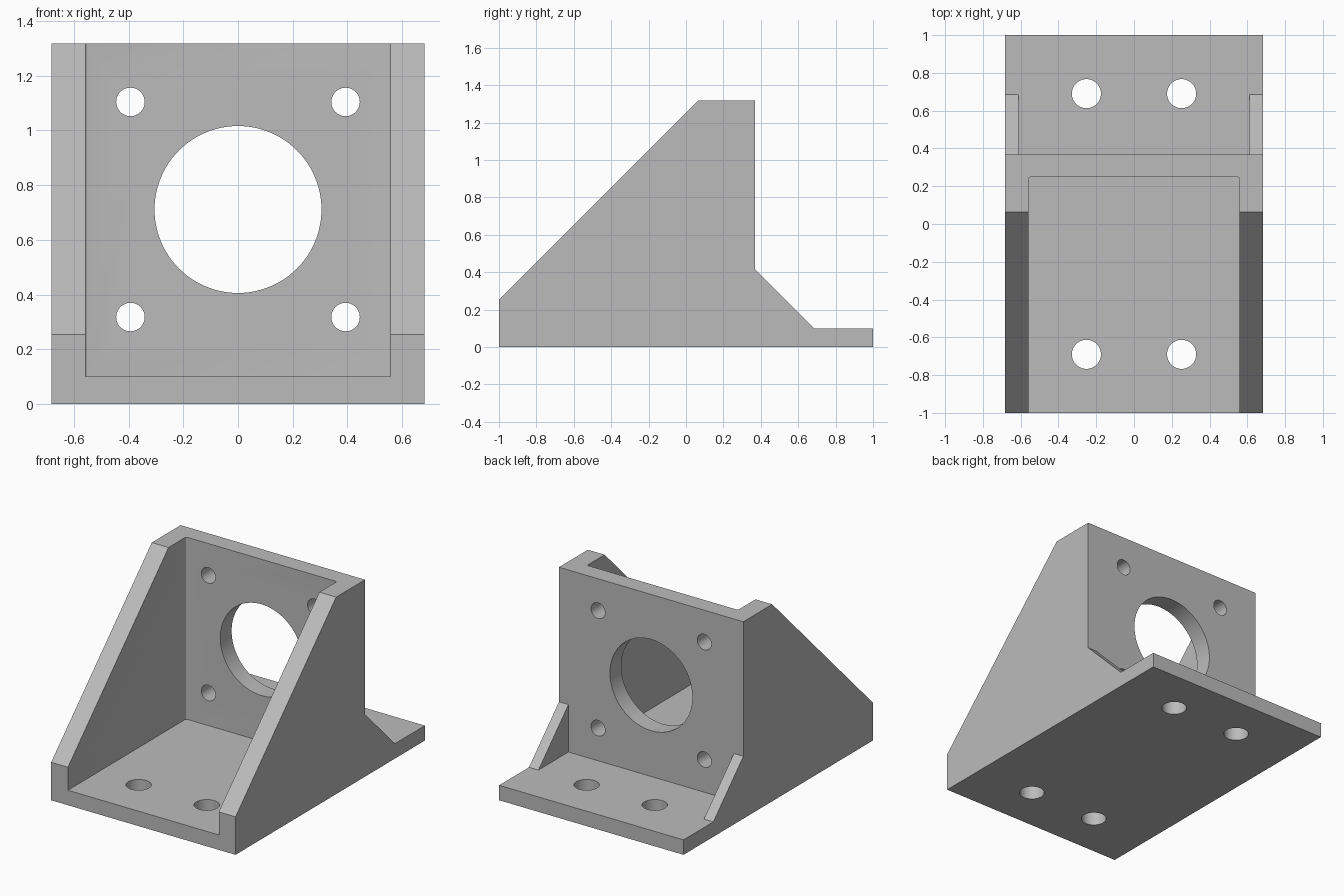
import bpy, bmesh
from mathutils import Matrix, Vector

default = bpy.data.objects.get("Cube")
if default:
    bpy.data.objects.remove(default, do_unlink=True)

WIDTH, INNER, RIB = 0.682, 0.558, 0.612   # half widths
FLOOR, TOP = 0.10, 1.317
WALL_FRONT, WALL_BACK = 0.248, 0.368

grey = bpy.data.materials.new("plain grey")
grey.use_nodes = True
colour = (0.50, 0.50, 0.50, 1)
grey.diffuse_color = colour
grey.node_tree.nodes["Principled BSDF"].inputs["Base Color"].default_value = colour


def make_object(name, bm):
    bmesh.ops.recalc_face_normals(bm, faces=bm.faces)
    mesh = bpy.data.meshes.new(name)
    bm.to_mesh(mesh)
    bm.free()
    mesh.materials.append(grey)
    obj = bpy.data.objects.new(name, mesh)
    bpy.context.collection.objects.link(obj)
    return obj


def side_extrusion(name, profile, half_width):
    """Extrude a (y, z) outline across x."""
    bm = bmesh.new()
    face = bm.faces.new([bm.verts.new((-half_width, y, z)) for y, z in profile])
    moved = bmesh.ops.extrude_face_region(bm, geom=[face])["geom"]
    verts = [v for v in moved if isinstance(v, bmesh.types.BMVert)]
    bmesh.ops.translate(bm, verts=verts, vec=(2 * half_width, 0, 0))
    return make_object(name, bm)


def drill(name, centre, radius, axis, segments=48):
    bm = bmesh.new()
    turn = Matrix.Rotation(1.5707963, 4, "X") if axis == "Y" else Matrix()
    bmesh.ops.create_cone(bm, cap_ends=True, segments=segments, radius1=radius,
                          radius2=radius, depth=0.4,
                          matrix=Matrix.Translation(Vector(centre)) @ turn)
    return make_object(name, bm)


# Bracket silhouette: base plate, sloped cheeks and low rear ribs
bracket = side_extrusion("motor_mount_bracket", [
    (-1, 0), (1, 0), (1, FLOOR), (0.685, FLOOR), (WALL_BACK, 0.417),
    (WALL_BACK, TOP), (0.063, TOP), (-1, 0.254)], WIDTH)

# Front pocket between the cheeks, with slightly eased upright corners
front_pocket = side_extrusion("front_pocket_cutter", [
    (-1.2, FLOOR), (WALL_FRONT, FLOOR), (WALL_FRONT, 1.5), (-1.2, 1.5)], INNER)
bm = bmesh.new()
bm.from_mesh(front_pocket.data)
corners = [e for e in bm.edges if all(v.co.y > 0 for v in e.verts)
           and abs(e.verts[0].co.z - e.verts[1].co.z) > 1]
bmesh.ops.bevel(bm, geom=corners, offset=0.01, segments=3, profile=0.5,
                affect="EDGES")
bm.to_mesh(front_pocket.data)
bm.free()

# Rear pocket between the ribs
rear_pocket = side_extrusion("rear_pocket_cutter", [
    (WALL_BACK, FLOOR), (1.2, FLOOR), (1.2, 1.5), (WALL_BACK, 1.5)], RIB)

# Bore, wall bolt holes and base bolt holes
wall_y = (WALL_FRONT + WALL_BACK) / 2
cutters = [front_pocket, rear_pocket,
           drill("bore_cutter", (0, wall_y, 0.711), 0.305, "Y", 96)]
for side in (-1, 1):
    for end in (-1, 1):
        cutters.append(drill("wall_hole_cutter",
                             (side * 0.393, wall_y, 0.711 + end * 0.393), 0.052, "Y"))
        cutters.append(drill("base_hole_cutter",
                             (side * 0.252, end * 0.69, 0), 0.077, "Z"))

for cutter in cutters:
    cut = bracket.modifiers.new(cutter.name, "BOOLEAN")
    cut.operation = "DIFFERENCE"
    cut.solver = "EXACT"
    cut.object = cutter

# Keep the finished solid and discard the cutters
bpy.context.view_layer.update()
solid = bracket.evaluated_get(bpy.context.evaluated_depsgraph_get())
finished = bpy.data.meshes.new_from_object(solid)
bracket.modifiers.clear()
bracket.data = finished
for cutter in cutters:
    bpy.data.objects.remove(cutter, do_unlink=True)

bpy.context.view_layer.objects.active = bracket
bracket.select_set(True)
bpy.ops.object.shade_smooth_by_angle(angle=0.52)
